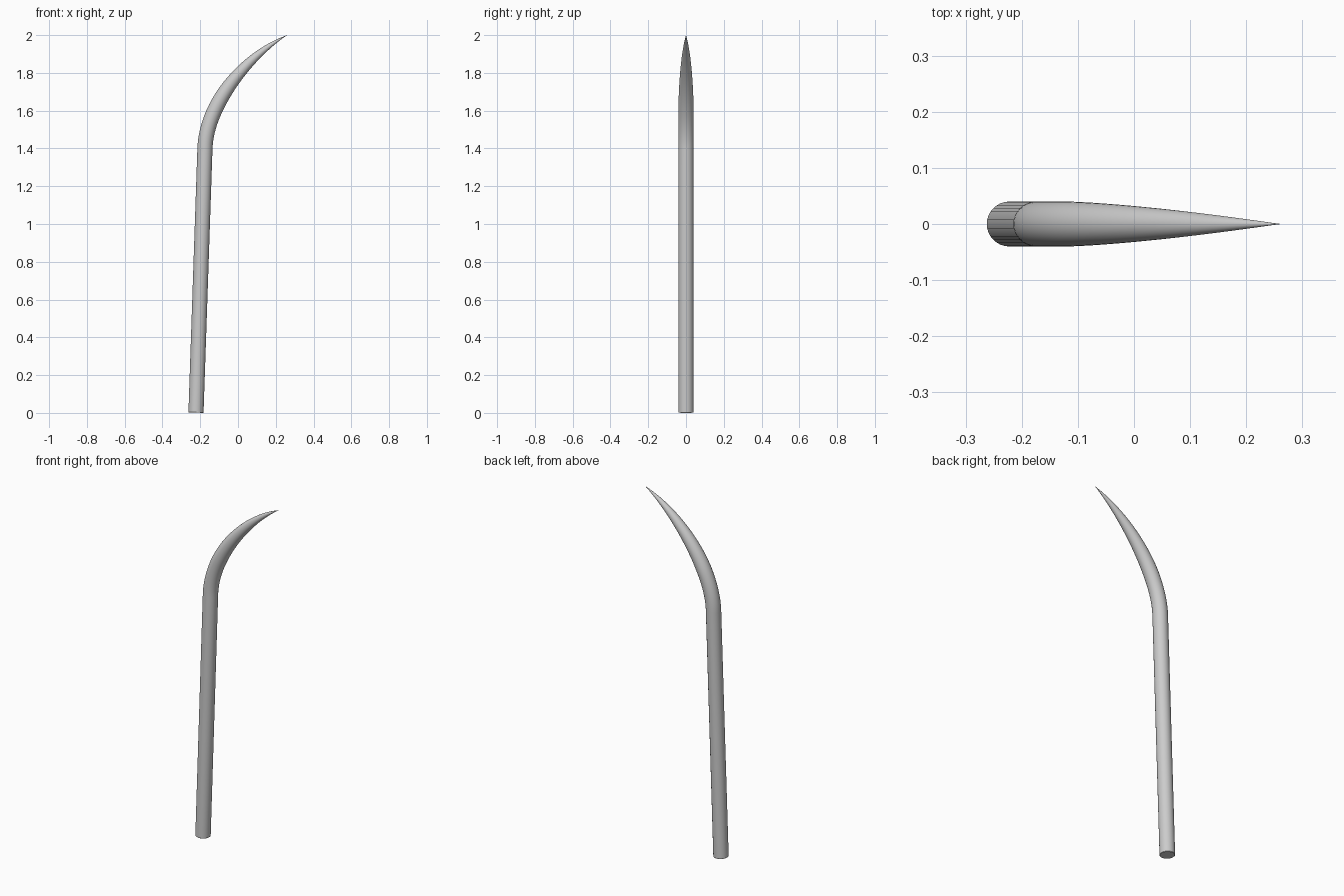
import bpy, bmesh
from mathutils import Vector

if "Cube" in bpy.data.objects:
    bpy.data.objects.remove(bpy.data.objects["Cube"])

SIDES, STEPS, R = 32, 40, 0.04
start, bend, tip = Vector((-0.2225, 0, 0)), Vector((-0.175, 0, 1.4)), Vector((0.26, 0, 2.0))
along = (bend - start).normalized()
h1, h2 = bend + along * 0.24, tip - Vector((0.87, 0, 0.44)) * 0.24


def arc(t):
    u = 1 - t
    return bend * u**3 + h1 * 3 * u * u * t + h2 * 3 * u * t * t + tip * t**3


def arc_dir(t):
    u = 1 - t
    return ((h1 - bend) * u * u + (h2 - h1) * 2 * u * t + (tip - h2) * t * t).normalized()


def taper(x):
    # full thickness up to x = -0.12, then easing to a point
    k = max(0, (x + 0.12) / 0.38)
    return R * max(0.01, 1 - k**1.4)


# straight shaft with a tiny rounded foot, then the tapering hook
start = start + along * 0.0015
stations = [(start, along, R - 0.002), (start + along * 0.002, along, R)]
stations += [(start.lerp(bend, f), along, R) for f in (0.1, 0.4, 0.7)]
for i in range(STEPS + 1):
    p = arc(i / STEPS)
    stations.append((p, arc_dir(i / STEPS), taper(p.x)))

bm = bmesh.new()
rings = []
for p, d, r in stations:
    m = d.to_track_quat('Z', 'Y').to_matrix().to_4x4()
    m.translation = p
    rings.append(bmesh.ops.create_circle(bm, segments=SIDES, radius=r, matrix=m)["verts"])
for a, b in zip(rings, rings[1:]):
    for i in range(SIDES):
        j = (i + 1) % SIDES
        bm.faces.new((a[i], a[j], b[j], b[i]))
bm.faces.new(rings[0])
bm.faces.new(rings[-1])
bmesh.ops.recalc_face_normals(bm, faces=bm.faces)

mesh = bpy.data.meshes.new("curved_spike")
bm.to_mesh(mesh)
bm.free()
spike = bpy.data.objects.new("curved_spike", mesh)
bpy.context.collection.objects.link(spike)
bpy.context.view_layer.objects.active = spike
spike.select_set(True)
bpy.ops.object.shade_smooth_by_angle()
